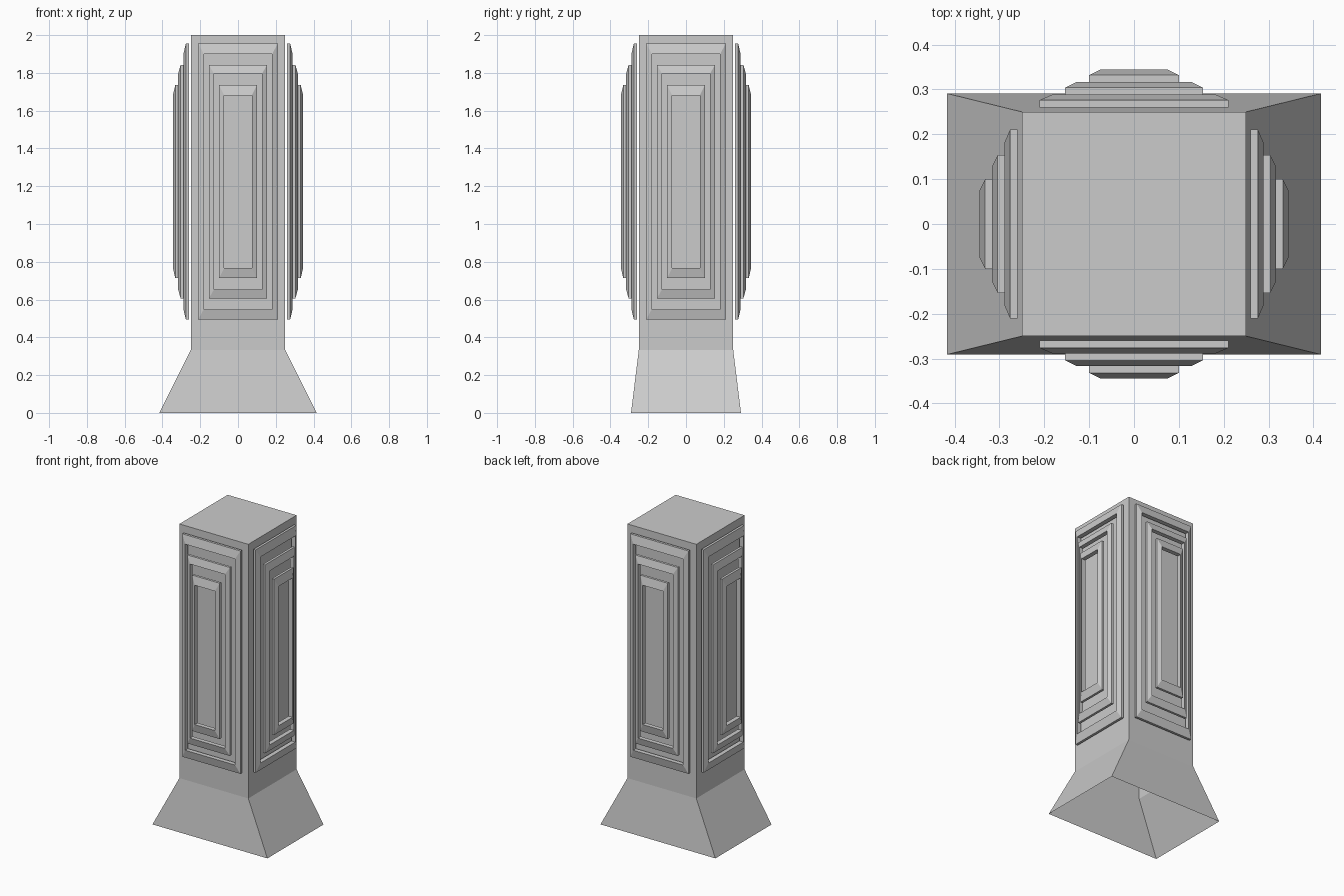
import bpy, bmesh
from math import pi
from mathutils import Matrix, Vector

if "Cube" in bpy.data.objects:
    bpy.data.objects.remove(bpy.data.objects["Cube"])


def loft(name, rings, cap_end=False, closed=False, matrix=Matrix()):
    """Skin a list of four-point rings into one mesh object."""
    bm = bmesh.new()
    loops = [[bm.verts.new(matrix @ Vector(p)) for p in r] for r in rings]
    pairs = list(zip(loops, loops[1:]))
    if closed:
        pairs.append((loops[-1], loops[0]))
    for a, b in pairs:
        for i in range(4):
            j = (i + 1) % 4
            bm.faces.new((a[i], a[j], b[j], b[i]))
    if cap_end:
        bm.faces.new(loops[-1])
    mesh = bpy.data.meshes.new(name)
    bm.to_mesh(mesh)
    bm.free()
    obj = bpy.data.objects.new(name, mesh)
    bpy.context.collection.objects.link(obj)
    return obj


def flat_ring(hx, hy, z):
    return [(-hx, -hy, z), (hx, -hy, z), (hx, hy, z), (-hx, hy, z)]


def front_ring(hx, hz, depth, zc=1.2245):
    return [(-hx, -depth, zc - hz), (hx, -depth, zc - hz),
            (hx, -depth, zc + hz), (-hx, -depth, zc + hz)]


# Hollow pillar: flared foot, open underneath, and square shaft
loft("pillar", [flat_ring(0.417, 0.291, 0), flat_ring(0.25, 0.25, 0.333),
                flat_ring(0.25, 0.25, 2.0)], cap_end=True)

# Three nested frames with sloping faces on each side:
# outer half width and height, inner half width and height, back depth
tiers = [(0.211, 0.731, 0.181, 0.676, 0.260),
         (0.154, 0.618, 0.127, 0.571, 0.288),
         (0.100, 0.511, 0.073, 0.457, 0.316)]
for side, label in enumerate(("front", "right", "back", "left")):
    turn = Matrix.Rotation(side * pi / 2, 4, 'Z')
    for n, (w, h, iw, ih, d) in enumerate(tiers, 1):
        loft(f"{label}_frame_{n}",
             [front_ring(w, h, d), front_ring(w, h, d + 0.016),
              front_ring(iw, ih, d + 0.029), front_ring(iw, ih, d)],
             closed=True, matrix=turn)
